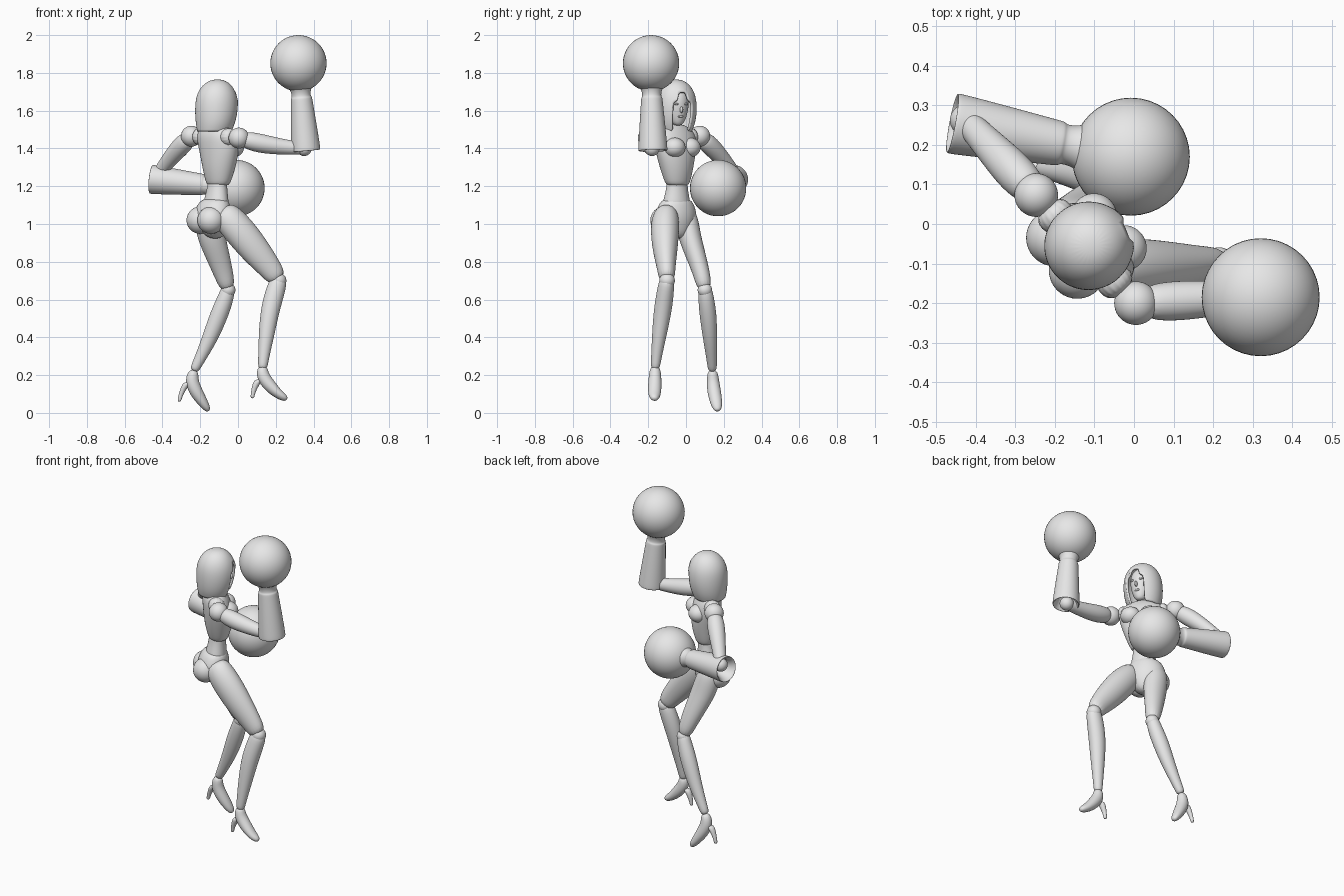
import bpy, bmesh, math
from mathutils import Vector, Matrix

old = bpy.data.objects.get("Cube")
if old:
    bpy.data.objects.remove(old, do_unlink=True)

grey = bpy.data.materials.new("plain_grey")
grey.use_nodes = True
COLOUR = (.8, .8, .8, 1)
grey.diffuse_color = COLOUR
grey.node_tree.nodes["Principled BSDF"].inputs["Base Color"].default_value = COLOUR

X, Z = Vector((1, 0, 0)), Vector((0, 0, 1))


def heading(degrees):
    """Horizontal direction a body part faces."""
    a = math.radians(degrees)
    return Vector((math.cos(a), math.sin(a), 0))


CHEST, HIPS, FACE, LEGS = heading(43), heading(35), heading(22), heading(5)


def finish(name, bm, levels=0):
    bmesh.ops.recalc_face_normals(bm, faces=bm.faces)
    mesh = bpy.data.meshes.new(name)
    bm.to_mesh(mesh)
    bm.free()
    mesh.materials.append(grey)
    for face in mesh.polygons:
        face.use_smooth = True
    obj = bpy.data.objects.new(name, mesh)
    bpy.context.collection.objects.link(obj)
    if levels:
        sub = obj.modifiers.new("smooth", "SUBSURF")
        sub.levels = sub.render_levels = levels
    return obj


def loft(name, rings, facing, axis=None, sides=16, caps=True, cut=None):
    """Skin ellipses (x, y, z, half width, half depth) along a path."""
    bm = bmesh.new()
    centres = [Vector(r[:3]) for r in rings]
    loops = []
    for i, ring in enumerate(rings):
        after = centres[min(i + 1, len(rings) - 1)]
        before = centres[max(i - 1, 0)]
        t = (axis or (after - before)).normalized()
        side = t.cross(facing).normalized()
        front = side.cross(t)
        loop = []
        for k in range(sides):
            a = math.tau * k / sides
            offset = front * math.cos(a) * ring[-1] + side * math.sin(a) * ring[3]
            loop.append(bm.verts.new(centres[i] + offset))
        loops.append(loop)
    for low, high in zip(loops, loops[1:]):
        for k in range(sides):
            n = (k + 1) % sides
            bm.faces.new((low[k], low[n], high[n], high[k]))
    if caps:
        bm.faces.new(loops[0])
        bm.faces.new(loops[-1])
    if cut:
        hit = [f for f in bm.faces if cut(f.calc_center_median())]
        bmesh.ops.delete(bm, geom=hit, context="FACES")
    return finish(name, bm, 2)


def ball(name, centre, radius, scale=(1, 1, 1), facing=X):
    """Sphere stretched along its facing, across it and upward."""
    bm = bmesh.new()
    bmesh.ops.create_uvsphere(bm, u_segments=40, v_segments=24, radius=radius)
    turn = Matrix.Rotation(math.atan2(facing.y, facing.x), 4, "Z")
    place = Matrix.Translation(centre) @ turn @ Matrix.Diagonal((*scale, 1))
    bmesh.ops.transform(bm, matrix=place, verts=bm.verts)
    return finish(name, bm)


def pair(name, centre, facing, ahead, apart, radius, scale=(1, 1, 1)):
    """Two balls mirrored across a part's middle."""
    across = Z.cross(facing)
    for label, s in (("left", 1), ("right", -1)):
        spot = Vector(centre) + facing * ahead + across * apart * s
        ball(label + "_" + name, spot, radius, scale, facing)


# Torso: ribcage shell, narrow waist and pelvis
loft("ribcage", [(-.105, -.045, 1.2, .06, .05), (-.105, -.045, 1.22, .075, .06),
                 (-.1, -.05, 1.3, .1, .082), (-.1, -.055, 1.4, .13, .088),
                 (-.115, -.06, 1.47, .14, .078), (-.12, -.06, 1.51, .1, .055),
                 (-.12, -.06, 1.53, .04, .035)], CHEST, Z)
pair("breast", (-.1, -.055, 1.405), CHEST, .05, .055, .058, (1, 1, .9))
loft("waist", [(-.105, -.045, 1.27, .06, .05), (-.11, -.047, 1.2, .058, .048),
               (-.115, -.05, 1.13, .075, .06), (-.12, -.05, 1.07, .09, .07)], HIPS, Z)
loft("pelvis", [(-.12, -.05, 1.14, .075, .06), (-.13, -.05, 1.1, .105, .082),
                (-.135, -.055, 1.04, .125, .098), (-.13, -.05, .98, .09, .08),
                (-.12, -.045, .92, .03, .045)], HIPS, Z)
pair("buttock", (-.135, -.05, 1.02), HIPS, -.045, .05, .072)

# Head: face, neck and hooded bob hair with an open front
loft("neck", [(-.12, -.06, 1.49, .045, .042), (-.118, -.058, 1.53, .034, .034),
              (-.115, -.056, 1.6, .034, .034)], FACE, Z)
loft("face", [(-.08, -.042, 1.52, .018, .018), (-.09, -.046, 1.545, .042, .045),
              (-.1, -.05, 1.6, .062, .07), (-.1, -.05, 1.66, .067, .076),
              (-.105, -.052, 1.71, .055, .06), (-.11, -.054, 1.74, .02, .02)], FACE, Z)
ball("nose", Vector((-.1, -.05, 1.605)) + FACE * .07, .013, (1.2, .6, 1.3), FACE)
ball("lips", Vector((-.1, -.05, 1.57)) + FACE * .055, .014, (.8, 1.2, .5), FACE)
pair("eye", (-.1, -.05, 1.635), FACE, .064, .028, .011, (.6, 1.3, .5))


def hood_opening(p):
    away = p - Vector((-.115, -.055, p.z))
    reach = .6 if p.z < 1.66 else .2
    return p.z < 1.72 and away.angle(FACE) < reach


hood = loft("hair_hood", [(-.125, -.058, 1.49, .09, .092), (-.12, -.057, 1.53, .106, .104),
                          (-.115, -.055, 1.59, .114, .114), (-.113, -.055, 1.65, .112, .114),
                          (-.112, -.055, 1.7, .1, .102), (-.11, -.055, 1.745, .07, .07),
                          (-.108, -.055, 1.766, .025, .025)],
            FACE, Z, 24, True, lambda p: p.z < 1.5 or hood_opening(p))
shell = hood.modifiers.new("thickness", "SOLIDIFY")
shell.thickness = .012

# Arms: shoulder ball, upper arm, elbow, flared gauntlet and round end
GAUNTLET = ((.1, .03), (.03, .055), (.005, .07), (0, .078), (.02, .078), (.14, .069),
            (.27, .058), (.285, .057), (.29, .05), (.32, .052), (.35, .068), (.4, .1))


def arm(label, shoulder, elbow, swell, cuff, end, facing):
    shoulder, elbow, cuff, end = map(Vector, (shoulder, elbow, cuff, end))
    ball(label + "_shoulder", shoulder, .055)
    rings = []
    for t, r in ((.06, .038), (.16, .049), (.35, .052), (.65, .043), (.9, .036), (1, .034)):
        p = shoulder.lerp(elbow, t) + Z * swell * math.sin(t * math.pi)
        rings.append((*p, r, r))
    loft(label + "_upper_arm", rings, Z if facing == X else X)
    ball(label + "_elbow", elbow, .04)
    axis = (end - cuff).normalized()
    sleeve = [(*(cuff + axis * t), r, r) for t, r in GAUNTLET]
    loft(label + "_gauntlet", sleeve, facing, axis, 20)
    ball(label + "_round_hand", end, .149)


arm("right", (.005, -.2, 1.455), (.35, -.18, 1.4), -.012,
    (.36, -.175, 1.385), (.32, -.185, 1.851), X)
arm("left", (-.247, .073, 1.465), (-.425, .262, 1.26), .012,
    (-.462, .255, 1.237), (-.008, .17, 1.19), Z)

# Shoulder sockets joining the chest
for label, out, inn in (("right", (-.02, -.175, 1.46), (-.08, -.11, 1.46)),
                        ("left", (-.225, .05, 1.465), (-.17, -.01, 1.46))):
    loft(label + "_socket", [(*inn, .05, .05), (*out, .052, .052)], Z)


# Legs: thigh, knee ball, calf, pointed foot and heel
def leg(label, thigh, calf, foot, heel):
    loft(label + "_thigh", thigh, LEGS)
    ball(label + "_knee", thigh[-1][:3], thigh[-1][3] * .98)
    loft(label + "_calf", calf, LEGS)
    loft(label + "_foot", foot, LEGS, None, 12)
    loft(label + "_heel", heel, LEGS, Z, 10)


leg("right",
    [(-.09, -.1, 1.08, .05, .06), (-.05, -.11, 1.03, .075, .083), (.02, -.112, .95, .077, .088),
     (.1, -.11, .85, .065, .08), (.175, -.104, .76, .048, .063), (.215, -.1, .7, .042, .05)],
    [(.222, -.1, .72, .036, .04), (.205, -.105, .67, .045, .052), (.17, -.122, .55, .05, .052),
     (.15, -.142, .41, .039, .042), (.133, -.16, .27, .026, .027), (.13, -.163, .23, .024, .025)],
    [(.13, -.163, .25, .026, .026), (.127, -.164, .2, .034, .037), (.165, -.165, .145, .038, .037),
     (.215, -.167, .098, .035, .026), (.245, -.167, .08, .025, .02), (.26, -.167, .072, .012, .01)],
    [(.11, -.164, .18, .025, .025), (.09, -.164, .14, .018, .018),
     (.078, -.164, .1, .011, .011), (.076, -.164, .076, .011, .011)])
leg("left",
    [(-.175, -.01, 1.08, .05, .055), (-.162, .003, 1.02, .064, .073), (-.14, .02, .93, .061, .075),
     (-.11, .05, .84, .054, .065), (-.074, .085, .73, .045, .052), (-.052, .1, .65, .039, .039)],
    [(-.05, .1, .675, .032, .033), (-.06, .105, .62, .042, .043), (-.1, .117, .52, .047, .05),
     (-.15, .128, .39, .038, .042), (-.215, .138, .26, .026, .027), (-.235, .14, .22, .024, .025)],
    [(-.232, .14, .23, .026, .026), (-.248, .142, .175, .034, .038), (-.225, .148, .115, .038, .038),
     (-.186, .16, .056, .034, .028), (-.165, .166, .025, .025, .02), (-.155, .168, .01, .012, .01)],
    [(-.265, .142, .165, .025, .025), (-.288, .144, .13, .018, .018),
     (-.307, .147, .085, .011, .011), (-.311, .147, .058, .011, .011)])
